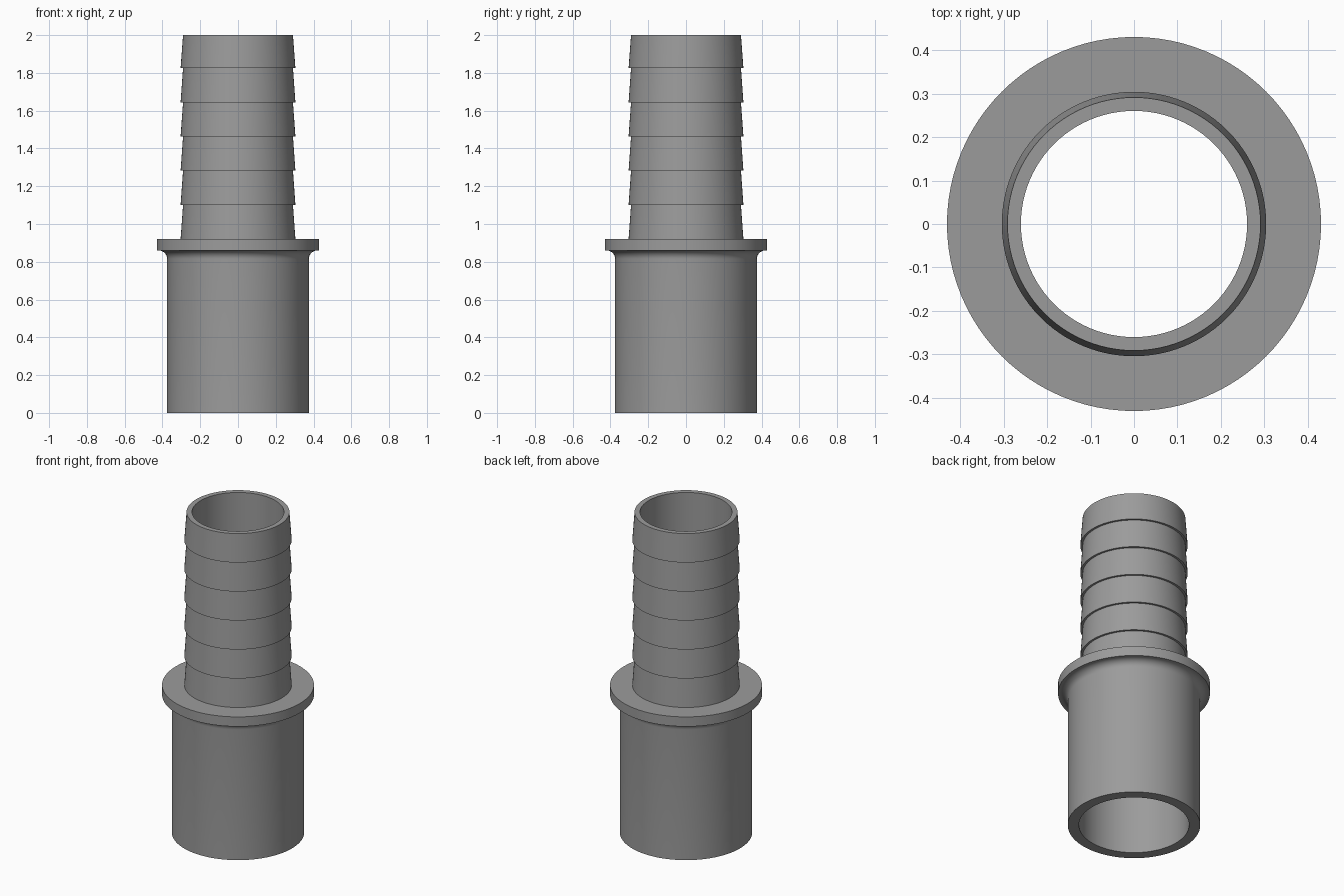
import bpy
import bmesh
import math

if "Cube" in bpy.data.objects:
    bpy.data.objects.remove(bpy.data.objects["Cube"])

SEGMENTS = 96

grey = bpy.data.materials.new("plain_grey")
grey.diffuse_color = (0.33, 0.33, 0.33, 1.0)
grey.use_nodes = True
grey.node_tree.nodes["Principled BSDF"].inputs["Base Color"].default_value = grey.diffuse_color


def lathe(name, profile):
    """Revolve a closed (radius, height) profile around the z axis."""
    bm = bmesh.new()
    rings = []
    for i in range(SEGMENTS):
        a = 2 * math.pi * i / SEGMENTS
        rings.append([bm.verts.new((r * math.cos(a), r * math.sin(a), z)) for r, z in profile])
    n = len(profile)
    for i in range(SEGMENTS):
        a, b = rings[i], rings[(i + 1) % SEGMENTS]
        for j in range(n):
            k = (j + 1) % n
            bm.faces.new((a[j], b[j], b[k], a[k]))
    bmesh.ops.recalc_face_normals(bm, faces=bm.faces)
    mesh = bpy.data.meshes.new(name)
    bm.to_mesh(mesh)
    bm.free()
    mesh.materials.append(grey)
    obj = bpy.data.objects.new(name, mesh)
    bpy.context.collection.objects.link(obj)
    bpy.ops.object.select_all(action='DESELECT')
    obj.select_set(True)
    bpy.context.view_layer.objects.active = obj
    bpy.ops.object.shade_smooth_by_angle(angle=math.radians(25))
    return obj


# Plain spigot
body_r, fillet, flange_z, top_z = 0.375, 0.045, 0.86, 0.92
profile = [(0.312, 0.0), (body_r, 0.0)]

# Rounded fillet under the flange
for i in range(9):
    t = math.pi / 2 * i / 8
    profile.append((body_r + fillet * (1 - math.cos(t)),
                    flange_z - fillet * (1 - math.sin(t))))

# Flange
profile += [(0.43, flange_z), (0.43, top_z)]

# Six tapered hose barbs
levels = [top_z + 0.181 * i for i in range(6)] + [2.0]
for low, high in zip(levels, levels[1:]):
    profile += [(0.304, low), (0.291, high)]

# Bore, narrowing inside the flange
profile += [(0.26, 2.0), (0.26, top_z), (0.312, flange_z)]

lathe("hose_fitting", profile)
